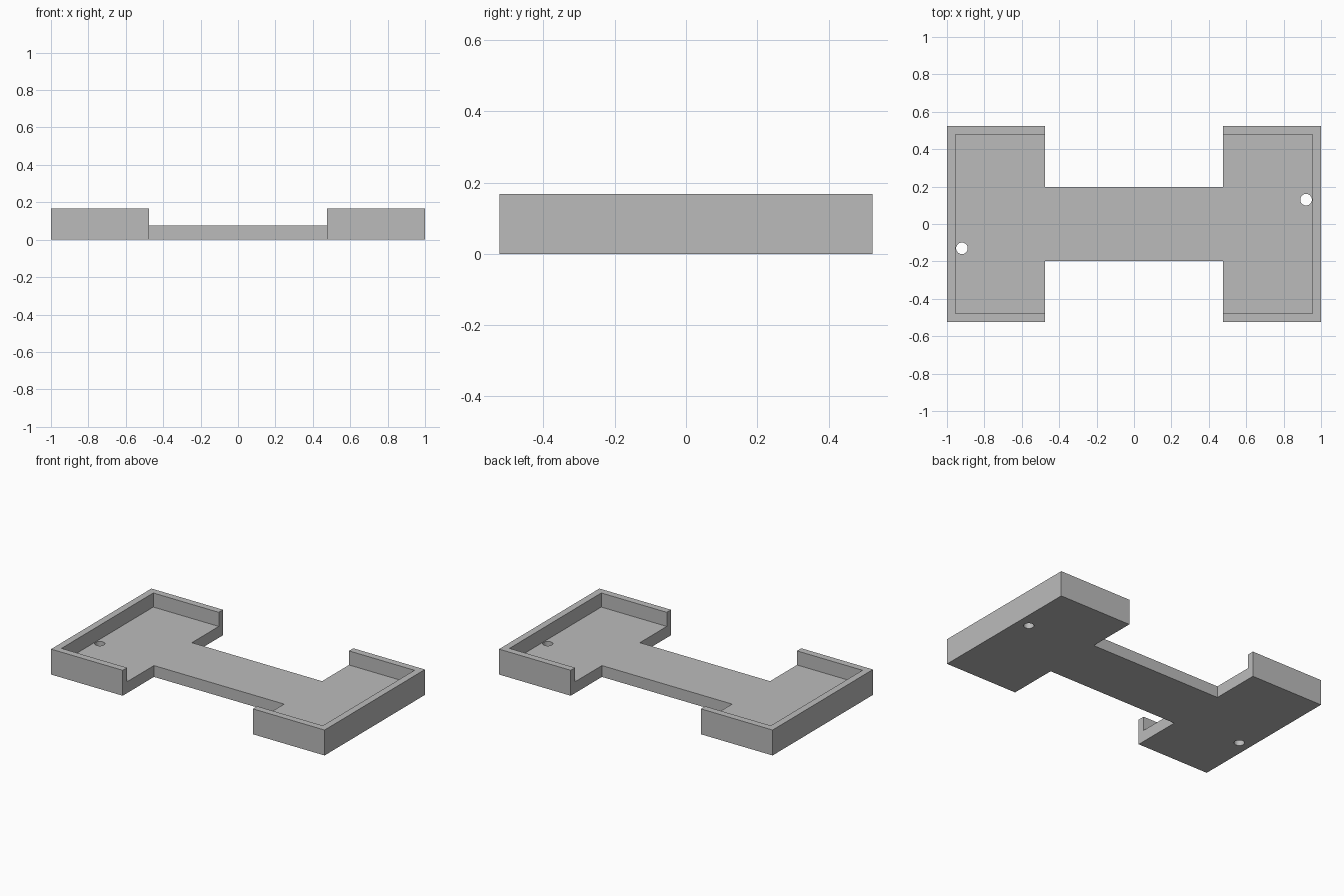
import bpy
import bmesh
from mathutils import Matrix

HALF_X, HALF_Y = 1.0, 0.524       # outer size of the tray
NECK_X, NECK_Y = 0.476, 0.198     # half length and half width of the bridge
HEIGHT, FLOOR, WALL = 0.168, 0.075, 0.045

cube = bpy.data.objects.get("Cube")
if cube:
    bpy.data.objects.remove(cube, do_unlink=True)

grey = bpy.data.materials.new("plain grey")
grey.use_nodes = True
colour = (0.5, 0.5, 0.5, 1)
grey.diffuse_color = colour
grey.node_tree.nodes["Principled BSDF"].inputs["Base Color"].default_value = colour


def to_object(name, bm):
    bmesh.ops.recalc_face_normals(bm, faces=bm.faces)
    mesh = bpy.data.meshes.new(name)
    bm.to_mesh(mesh)
    bm.free()
    mesh.materials.append(grey)
    obj = bpy.data.objects.new(name, mesh)
    bpy.context.collection.objects.link(obj)
    return obj


def prism(name, outline, height):
    bm = bmesh.new()
    face = bm.faces.new([bm.verts.new((x, y, 0)) for x, y in outline])
    top = bmesh.ops.extrude_face_region(bm, geom=[face])["geom"]
    verts = [v for v in top if isinstance(v, bmesh.types.BMVert)]
    bmesh.ops.translate(bm, verts=verts, vec=(0, 0, height))
    return to_object(name, bm)


def cut(target, cutter):
    cutter.hide_render = True
    mod = target.modifiers.new("cut", "BOOLEAN")
    mod.operation = "DIFFERENCE"
    mod.solver = "EXACT"
    mod.object = cutter
    bpy.context.view_layer.objects.active = target
    bpy.ops.object.modifier_apply(modifier=mod.name)
    bpy.data.objects.remove(cutter, do_unlink=True)


# Solid dumbbell-shaped body: one half outline, turned half way round for the other
half = [(NECK_X, -NECK_Y), (NECK_X, -HALF_Y), (HALF_X, -HALF_Y),
        (HALF_X, HALF_Y), (NECK_X, HALF_Y), (NECK_X, NECK_Y)]
tray = prism("tray", half + [(-x, -y) for x, y in half], HEIGHT)

# Pocket that leaves the floor, the low bridge and the rim walls
px, py = HALF_X - WALL, HALF_Y - WALL
pocket = prism("pocket_cutter", [(-px, -py), (px, -py), (px, py), (-px, py)], HEIGHT)
pocket.data.transform(Matrix.Translation((0, 0, FLOOR)))
cut(tray, pocket)

# Screw holes through the floor, in opposite corners
for side in (1, -1):
    bm = bmesh.new()
    bmesh.ops.create_cone(bm, cap_ends=True, segments=32, radius1=0.031, radius2=0.031,
                          depth=0.4, matrix=Matrix.Translation((side * 0.92, side * 0.13, 0)))
    cut(tray, to_object("hole_cutter", bm))

# Smooth hole walls, sharp edges everywhere else
bpy.ops.object.select_all(action="DESELECT")
tray.select_set(True)
bpy.context.view_layer.objects.active = tray
bpy.ops.object.shade_smooth_by_angle(angle=0.5)
